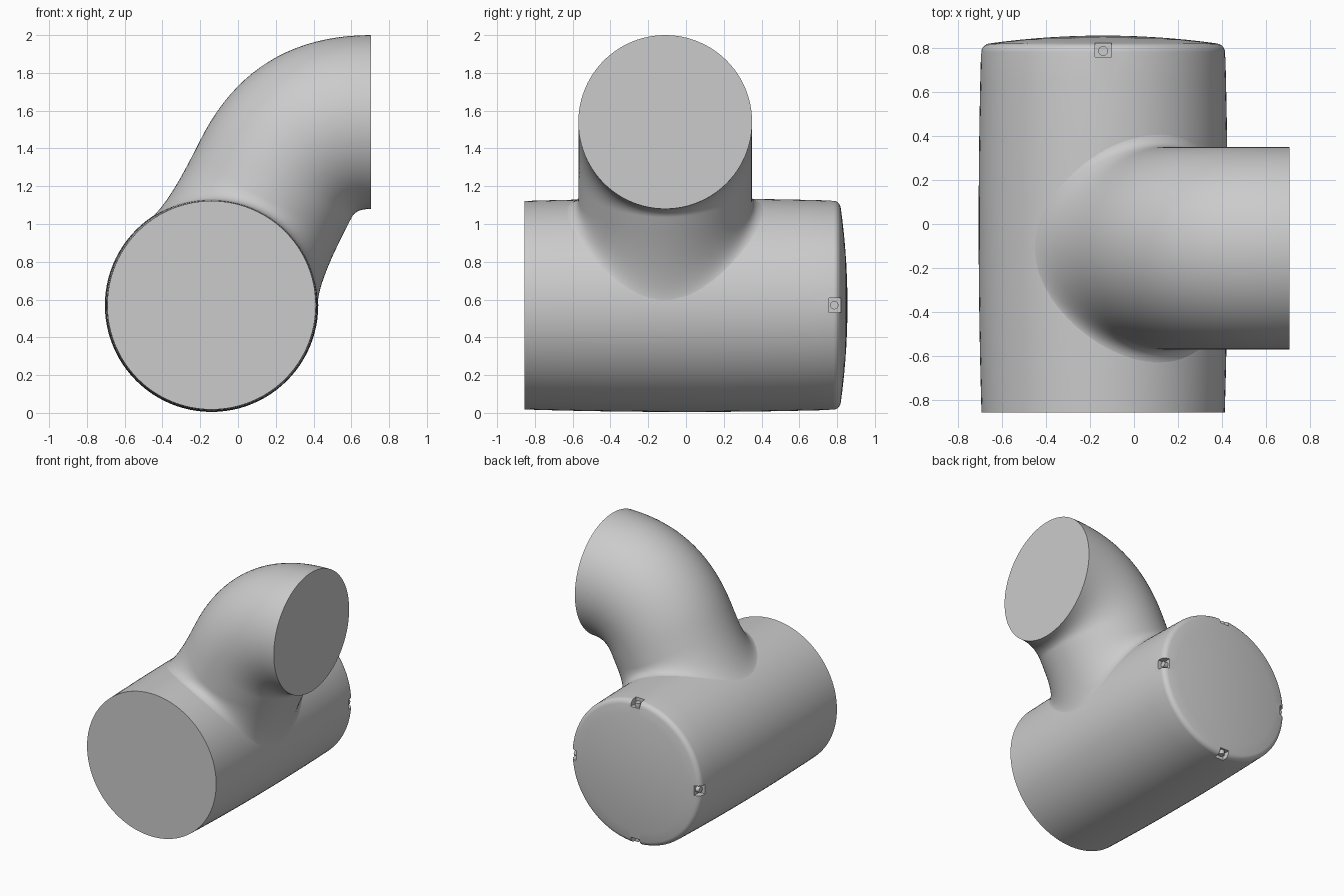
import bpy, bmesh
from math import sin, cos, asin, sqrt, pi, radians
from mathutils import Vector, Matrix

if "Cube" in bpy.data.objects:
    bpy.data.objects.remove(bpy.data.objects["Cube"], do_unlink=True)

grey = bpy.data.materials.new("plain_grey")
grey.use_nodes = True
colour = (0.6, 0.6, 0.6, 1)
grey.diffuse_color = colour
grey.node_tree.nodes["Principled BSDF"].inputs["Base Color"].default_value = colour

SIDES = 96
AXIS = Vector((-0.14, 0, 0.57))          # centre of the main barrel
BRANCH_Y = -0.11                         # centre plane of the elbow
TILT = radians(63)
UP = Vector((cos(TILT), 0, sin(TILT)))   # direction in which the branch leaves
OUT = Vector((-sin(TILT), 0, cos(TILT)))
Y = Vector((0, 1, 0))
HALF = 0.855
R = 0.565


def barrel_radius(y):
    return R - 0.013 * (y / HALF) ** 2


def finish(bm, name):
    bmesh.ops.recalc_face_normals(bm, faces=bm.faces)
    mesh = bpy.data.meshes.new(name)
    bm.to_mesh(mesh)
    bm.free()
    mesh.materials.append(grey)
    ob = bpy.data.objects.new(name, mesh)
    bpy.context.collection.objects.link(ob)
    return ob


def loft(name, rings, start=None, end=None):
    """Skin a list of rings; close each end flat or to a given point."""
    bm = bmesh.new()
    loops = [[bm.verts.new(p) for p in ring] for ring in rings]
    for a, b in zip(loops, loops[1:]):
        for i in range(SIDES):
            j = (i + 1) % SIDES
            bm.faces.new((a[i], a[j], b[j], b[i]))
    for loop, tip in ((loops[0], start), (loops[-1], end)):
        if tip is None:
            bm.faces.new(loop)
        else:
            v = bm.verts.new(tip)
            for i in range(SIDES):
                bm.faces.new((loop[i], loop[(i + 1) % SIDES], v))
    return finish(bm, name)


def rod(name, centre, direction, radius, depth):
    bm = bmesh.new()
    bmesh.ops.create_cone(bm, cap_ends=True, segments=24, radius1=radius, radius2=radius, depth=depth)
    turn = direction.to_track_quat('Z', 'Y').to_matrix().to_4x4()
    bm.transform(Matrix.Translation(centre) @ turn)
    return finish(bm, name)


def block(name, centre, size):
    bm = bmesh.new()
    bmesh.ops.create_cube(bm, size=1)
    bm.transform(Matrix.Translation(centre) @ Matrix.Diagonal((*size, 1)))
    return finish(bm, name)


def cut(ob, cutters):
    """Subtract the cutters, bake the result and remove them."""
    for c in cutters:
        c.hide_render = True
        mod = ob.modifiers.new("cut", 'BOOLEAN')
        mod.operation, mod.solver, mod.object = 'DIFFERENCE', 'EXACT', c
    bpy.context.view_layer.update()
    graph = bpy.context.evaluated_depsgraph_get()
    mesh = bpy.data.meshes.new_from_object(ob.evaluated_get(graph))
    ob.modifiers.clear()
    ob.data = mesh
    for c in cutters:
        bpy.data.objects.remove(c, do_unlink=True)


def smooth(ob):
    bpy.ops.object.select_all(action='DESELECT')
    ob.select_set(True)
    bpy.context.view_layer.objects.active = ob
    bpy.ops.object.shade_smooth_by_angle(angle=radians(35))


def bezier(a, b, c, t):
    return a * (1 - t) ** 2 + b * 2 * t * (1 - t) + c * t * t


ANGLES = [2 * pi * i / SIDES for i in range(SIDES)]

# Main barrel: slightly bulged, flat front, rounded and domed back
profile = []
for i in range(13):
    y = -HALF + i * (0.78 + HALF) / 12
    profile.append((y, barrel_radius(y)))
edge = barrel_radius(0.78)
for i in range(1, 7):
    a = i * pi / 14
    profile.append((0.78 + 0.04 * sin(a), edge - 0.045 * (1 - cos(a))))
last_y, last_r = profile[-1]
for i in range(1, 7):
    f = 1 - i / 7
    profile.append((HALF - (HALF - last_y) * f * f, last_r * f))
barrel = loft("main_barrel",
              [[AXIS + Vector((r * cos(a), y, r * sin(a))) for a in ANGLES] for y, r in profile],
              end=AXIS + Y * HALF)

# Four rim notches, each with a small screw
notches = []
for i in range(4):
    d = Vector((round(cos(i * pi / 2)), 0, round(sin(i * pi / 2))))
    size = [0.1 if abs(d.x) else 0.075, 0.065, 0.1 if abs(d.z) else 0.075]
    notches.append(block("notch_cutter", AXIS + d * 0.555 + Y * 0.79, size))
    smooth(rod("rim_screw", AXIS + d * 0.515 + Y * 0.785, d, 0.022, 0.04))
cut(barrel, notches)
smooth(barrel)

# Elbow: curved tube whose foot flares into the barrel
W, D, TOP = 0.45, 0.46, 0.747
centre_line = AXIS + Y * BRANCH_Y
neck_out = centre_line + UP * TOP + OUT * W
neck_in = centre_line + UP * TOP - OUT * W
rings = []
for k in range(21):
    u = k / 20
    outer = bezier(Vector((0.705, BRANCH_Y, 2)), Vector((0.075, BRANCH_Y, 2)), neck_out, u)
    inner = bezier(Vector((0.705, BRANCH_Y, 1.08)), Vector((0.62, BRANCH_Y, 1.08)), neck_in, u)
    mid, half = (outer + inner) / 2, (outer - inner) / 2
    rings.append([mid + half * cos(a) + Y * D * sin(a) for a in ANGLES])


def flare(a):
    """Start, corner and end of the fillet at one angle round the branch."""
    tube = centre_line + OUT * W * cos(a) + Y * D * sin(a)
    meet = sqrt(R * R - (W * cos(a)) ** 2)
    start = tube + UP * min(meet + 0.07 + 0.25 * cos(a) ** 2, TOP - 0.02)
    y = BRANCH_Y + 0.53 * sin(a)
    r = barrel_radius(y) - 0.002
    side = asin(0.505 * cos(a) / R)
    foot = AXIS + Y * y + (OUT * sin(side) + UP * cos(side)) * r
    return start, tube + UP * meet, foot


flares = [flare(a) for a in ANGLES]
for k in range(13):
    rings.append([bezier(*f, k / 12) for f in flares])
elbow = loft("elbow_branch", rings, end=centre_line)

# Shallow round fixing holes on both sides of the elbow
holes = []
for x, z, depth in ((0.575, 1.61, 0.43), (0, 1.24, 0.39)):
    for s in (-1, 1):
        holes.append(rod("hole_cutter", Vector((x, BRANCH_Y + s * (depth + 0.1), z)), Y, 0.028, 0.2))
        smooth(rod("hole_screw", Vector((x, BRANCH_Y + s * depth, z)), Y, 0.02, 0.02))
cut(elbow, holes)
smooth(elbow)
